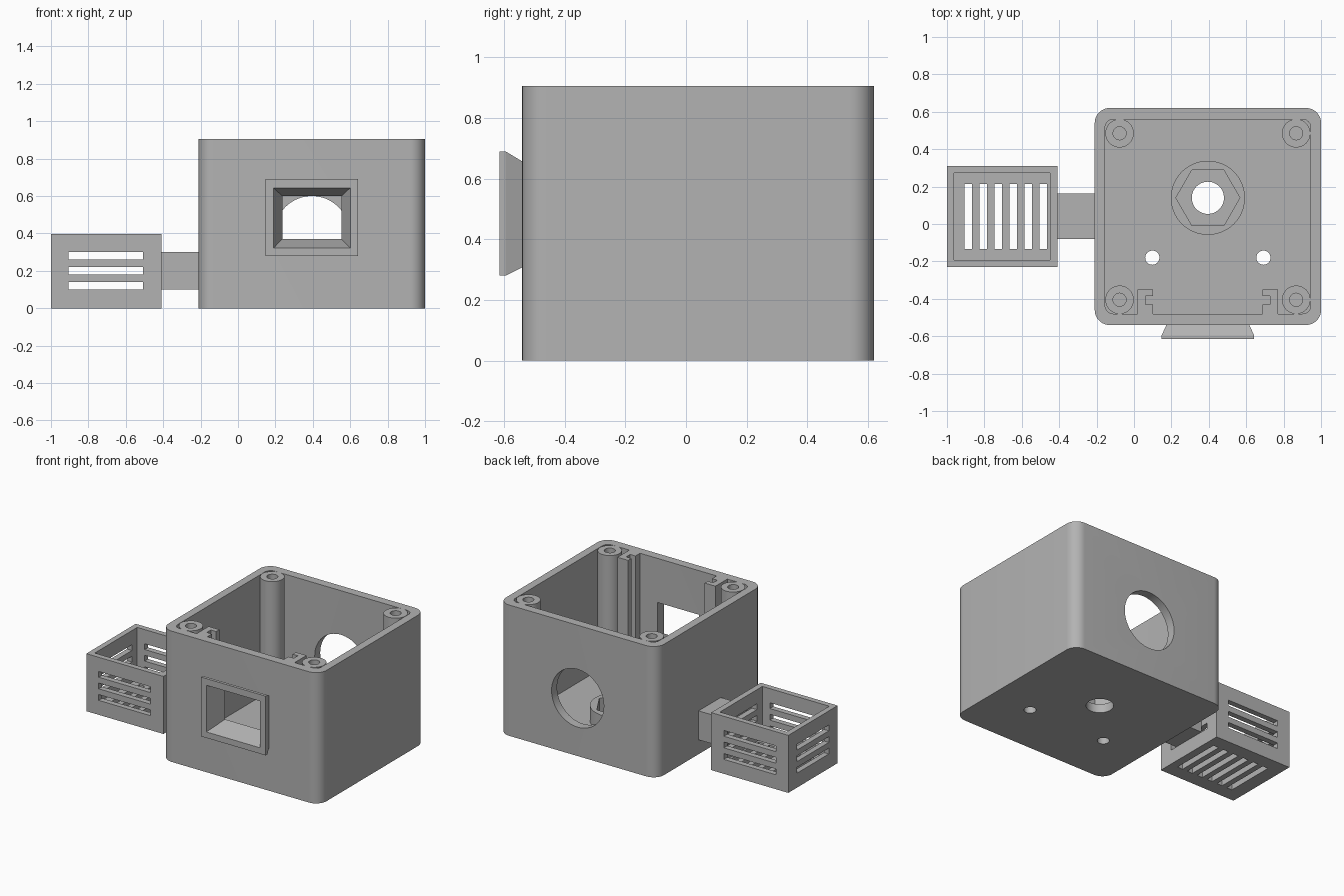
import bpy, bmesh
from math import cos, sin, pi, radians

cube = bpy.data.objects.get("Cube")
if cube:
    bpy.data.objects.remove(cube, do_unlink=True)

grey = bpy.data.materials.new("plain grey")
grey.use_nodes = True
colour = (0.45, 0.45, 0.45, 1)
grey.diffuse_color = colour
grey.node_tree.nodes["Principled BSDF"].inputs["Base Color"].default_value = colour


def loft(name, rings):
    """Closed solid through matching rings of points."""
    bm = bmesh.new()
    loops = [[bm.verts.new(p) for p in ring] for ring in rings]
    n = len(loops[0])
    for a, b in zip(loops, loops[1:]):
        for i in range(n):
            j = (i + 1) % n
            bm.faces.new((a[i], a[j], b[j], b[i]))
    bm.faces.new(loops[0])
    bm.faces.new(loops[-1])
    bmesh.ops.recalc_face_normals(bm, faces=bm.faces)
    mesh = bpy.data.meshes.new(name)
    bm.to_mesh(mesh)
    bm.free()
    mesh.materials.append(grey)
    obj = bpy.data.objects.new(name, mesh)
    bpy.context.collection.objects.link(obj)
    return obj


def prism(name, outline, z0, z1):
    return loft(name, [[(x, y, z) for x, y in outline] for z in (z0, z1)])


def rect(x0, x1, y0, y1):
    return [(x0, y0), (x1, y0), (x1, y1), (x0, y1)]


def rounded(x0, x1, y0, y1, r, steps=10):
    pts = []
    for k, (cx, cy) in enumerate(rect(x0 + r, x1 - r, y0 + r, y1 - r)):
        for s in range(steps + 1):
            a = pi + (k + s / steps) * pi / 2
            pts.append((cx + r * cos(a), cy + r * sin(a)))
    return pts


def circle(cx, cy, r, n=48):
    return [(cx + r * cos(2 * pi * i / n), cy + r * sin(2 * pi * i / n)) for i in range(n)]


def box(name, x0, x1, y0, y1, z0, z1):
    return prism(name, rect(x0, x1, y0, y1), z0, z1)


def cut(obj, *cutters):
    """Subtract each cutter, then discard it."""
    for c in cutters:
        c.hide_render = True
        mod = obj.modifiers.new("cut", "BOOLEAN")
        mod.operation = "DIFFERENCE"
        mod.solver = "EXACT"
        mod.object = c
        select(obj)
        bpy.ops.object.modifier_apply(modifier=mod.name)
        bpy.data.objects.remove(c, do_unlink=True)


def select(obj):
    bpy.ops.object.select_all(action="DESELECT")
    obj.select_set(True)
    bpy.context.view_layer.objects.active = obj


def smooth(obj):
    select(obj)
    bpy.ops.object.shade_smooth_by_angle(angle=radians(30))


MID, TOP, FLOOR = 0.395, 0.905, 0.06


def xz_ring(half_x, z0, z1, y):
    return [(x, y, z) for x, z in rect(MID - half_x, MID + half_x, z0, z1)]


def window_cutter():
    return loft("window_cutter", [xz_ring(0.211, 0.316, 0.649, -0.63),
                                  xz_ring(0.158, 0.37, 0.60, -0.48),
                                  xz_ring(0.158, 0.37, 0.60, -0.44)])


# Housing: open box with rounded corners, window, rear port and floor holes
housing = prism("housing", rounded(-0.21, 1.0, -0.54, 0.62, 0.08), 0, TOP)
rear_port = loft("port_cutter", [[(x, y, z) for x, z in circle(MID, 0.4, 0.2, 64)]
                                 for y in (0.5, 0.7)])
cut(housing,
    prism("cavity", rounded(-0.155, 0.945, -0.48, 0.56, 0.045), FLOOR, 1),
    window_cutter(), rear_port,
    prism("centre_hole", circle(MID, 0.14, 0.086), -0.1, 0.2),
    *[prism("floor_hole", circle(MID + s * 0.297, -0.18, 0.038, 32), -0.1, 0.2)
      for s in (-1, 1)])
smooth(housing)

# Flared frame around the front window
frame = loft("window_frame", [xz_ring(0.247, 0.28, 0.69, -0.615),
                              xz_ring(0.247, 0.28, 0.69, -0.595),
                              xz_ring(0.222, 0.307, 0.657, -0.54)])
cut(frame, window_cutter())

# Round boss with a hexagonal nut pocket
boss = prism("nut_boss", circle(MID, 0.14, 0.198, 64), FLOOR, 0.17)
cut(boss, prism("hex_cutter", circle(MID, 0.14, 0.171, 6), 0, 0.3))
smooth(boss)

# Corner screw posts
for side, sx in (("left", 1), ("right", -1)):
    for end, y in (("front", -0.405), ("back", 0.485)):
        x = MID + sx * 0.472
        post = prism(f"screw_post_{end}_{side}", circle(x, y, 0.076), FLOOR, TOP)
        cut(post, prism("screw_hole", circle(x, y, 0.035, 32), FLOOR + 0.04, 1))
        smooth(post)

    # Slotted board guide against the front wall
    guide = [(0.375, -0.48), (0.375, -0.35), (0.293, -0.35), (0.293, -0.385),
             (0.333, -0.385), (0.333, -0.43), (0.293, -0.43), (0.293, -0.48)]
    prism(f"board_guide_{side}", [(MID + sx * x, y) for x, y in guide], FLOOR, TOP)

# Vented side box
vent = box("vent_box", -1.0, -0.41, -0.23, 0.31, 0, 0.398)
cut(vent, box("vent_cavity", -0.962, -0.45, -0.192, 0.272, 0.04, 1))
for i in range(3):
    z = 0.10 + i * 0.08
    cut(vent, box("long_slot", -0.905, -0.507, -0.4, 0.5, z, z + 0.04),
        box("side_slot", -1.1, -0.3, -0.133, 0.215, z, z + 0.04))
for i in range(6):
    x = -0.906 + i * 0.08
    cut(vent, box("floor_slot", x, x + 0.041, -0.133, 0.215, -0.1, 0.07))

# Arm joining the vented box to the housing
box("connecting_arm", -0.41, -0.21, -0.08, 0.163, 0.10, 0.30)
